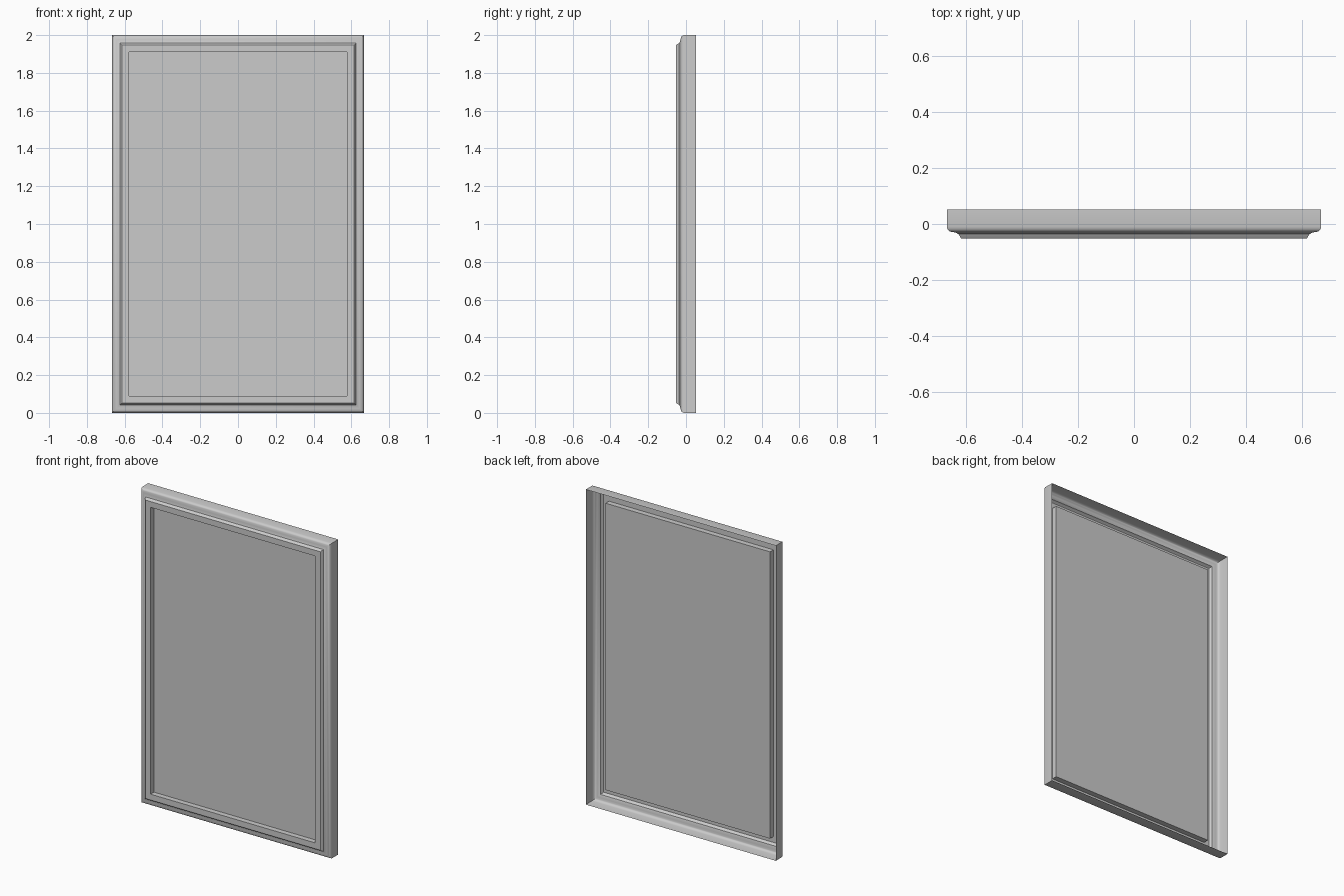
import bpy
import bmesh

if "Cube" in bpy.data.objects:
    bpy.data.objects.remove(bpy.data.objects["Cube"])

W, H = 0.667, 2.0          # half width, height
PANEL_Y = -0.018           # depth of recessed panel
INSET = 0.09               # moulding width

# Moulding cross-section: (inset from outer edge, y), back edge to inner lip
profile = [
    (0.0, 0.052), (0.0, -0.010), (0.002, -0.017), (0.006, -0.023),
    (0.012, -0.027), (0.024, -0.029), (0.032, -0.031), (0.039, -0.035),
    (0.042, -0.036), (0.049, -0.049), (0.053, -0.052),
    (INSET, -0.052), (INSET, PANEL_Y),
]


def ring(bm, inset, y):
    """Rectangle of four vertices, clockwise from the bottom left."""
    x, z0, z1 = W - inset, inset, H - inset
    return [bm.verts.new(p) for p in
            ((-x, y, z0), (x, y, z0), (x, y, z1), (-x, y, z1))]


def finish(bm, name):
    mesh = bpy.data.meshes.new(name)
    bm.to_mesh(mesh)
    bm.free()
    obj = bpy.data.objects.new(name, mesh)
    bpy.context.collection.objects.link(obj)
    return obj


# Mitred moulding, a thin shell that is open at the back
bm = bmesh.new()
rings = [ring(bm, *p) for p in profile]
for a, b in zip(rings, rings[1:]):
    for i in range(4):
        j = (i + 1) % 4
        bm.faces.new((a[i], a[j], b[j], b[i]))
frame = finish(bm, "frame_moulding")

# Recessed flat panel
bm = bmesh.new()
bm.faces.new(ring(bm, INSET, PANEL_Y))
finish(bm, "picture_panel")

# Smooth the rounded moulding but keep its creases sharp
bpy.context.view_layer.objects.active = frame
frame.select_set(True)
bpy.ops.object.shade_smooth_by_angle(angle=0.52)
